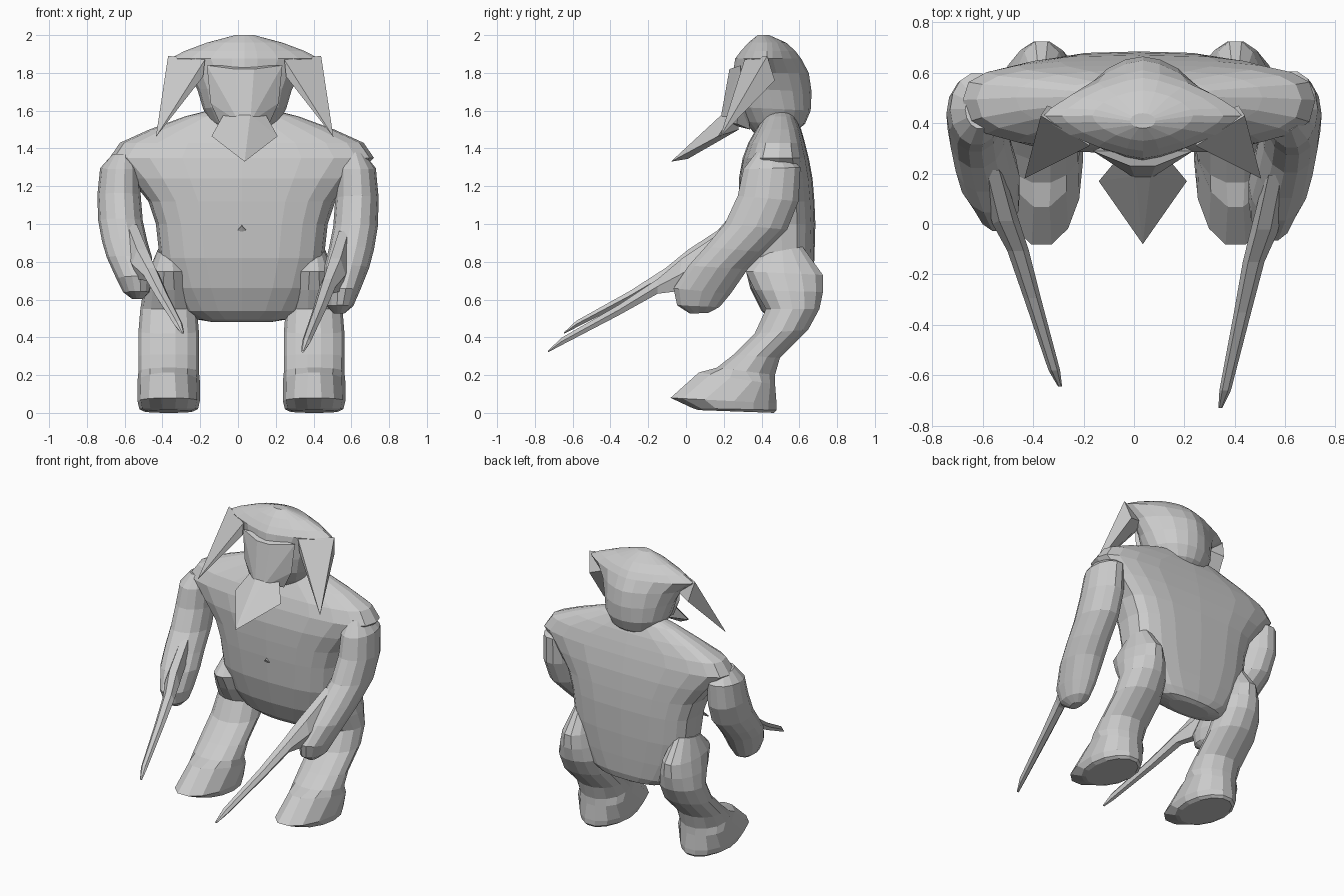
import bpy, bmesh, math
from mathutils import Vector

MID = 0.035  # head mid line


def finish(bm, name):
    bmesh.ops.recalc_face_normals(bm, faces=bm.faces[:])
    mesh = bpy.data.meshes.new(name)
    bm.to_mesh(mesh)
    bm.free()
    ob = bpy.data.objects.new(name, mesh)
    bpy.context.collection.objects.link(ob)
    return ob


def spow(v, p):
    return math.copysign(abs(v) ** p, v)


def loft(name, rings, sides=14, change=lambda v: v):
    """Ring = (front y, front z, back y, back z, centre x, half width, corner power, widest point)."""
    bm = bmesh.new()
    loops = []
    for yf, zf, yb, zb, xc, rx, *extra in rings:
        p, k = (extra + [1, 0.5][len(extra):])[:2]
        f, b = Vector((xc, yf, zf)), Vector((xc, yb, zb))
        c = f.lerp(b, k)
        loop = []
        for i in range(sides):
            a = 2 * math.pi * i / sides
            s = spow(math.sin(a), p)
            arm = (b - c) * s if s > 0 else (c - f) * s
            loop.append(bm.verts.new(change(c + Vector((rx * spow(math.cos(a), p), 0, 0)) + arm)))
        loops.append(loop)
    for lo, hi in zip(loops, loops[1:]):
        for i in range(sides):
            j = (i + 1) % sides
            bm.faces.new((lo[i], lo[j], hi[j], hi[i]))
    bm.faces.new(loops[0])
    bm.faces.new(loops[-1])
    return finish(bm, name)


def hull(name, points):
    bm = bmesh.new()
    for p in points:
        bm.verts.new(p)
    bmesh.ops.convex_hull(bm, input=bm.verts[:])
    return finish(bm, name)


# Torso: rounded belly widening to broad shoulders, flattish back
torso = [(0.49, .48, .62, .48, .15, .9), (.45, .495, .645, .495, .24, .85), (.40, .54, .66, .54, .32, .8),
         (.34, .66, .67, .66, .395, .75), (.30, .82, .68, .82, .435, .68), (.285, 1.0, .685, 1.0, .455, .65),
         (.28, 1.12, .68, 1.12, .495, .65), (.28, 1.24, .67, 1.24, .59, .65),
         (.30, 1.35, .65, 1.35, .70, .68), (.33, 1.43, .63, 1.43, .645, .7),
         (.37, 1.50, .61, 1.50, .49, .8), (.41, 1.57, .58, 1.57, .30, .9), (.44, 1.61, .55, 1.61, .14, .9)]
loft("torso", [(a, b, c, d, 0.02, w, p, .55) for a, b, c, d, w, p in torso], 20)

# Legs: bent thigh, shin and wedge foot with a narrowing toe
leg = [(.40, .84, .62, .88, .06), (.31, .75, .73, .73, .11), (.36, .65, .73, .64, .135),
       (.42, .55, .71, .55, .15), (.36, .42, .65, .44, .16), (.25, .31, .50, .29, .16),
       (.16, .24, .475, .20, .16), (.06, .215, .475, .15, .165, 1.1, .7),
       (-.09, .08, .485, .05, .165, .95, .6), (.03, .025, .485, .015, .155), (.06, .015, .47, 0, .13)]
for side, label in ((-1, "left"), (1, "right")):
    loft(label + "_leg", [(*r[:4], 0.018 + side * .385, *r[4:]) for r in leg])

# Arms and long claws; the left arm is slightly shorter
arm = [(.37, 1.38, .54, 1.36, .61, .06), (.30, 1.29, .61, 1.30, .625, .105),
       (.27, 1.15, .60, 1.12, .63, .115), (.20, 1.0, .54, .97, .622, .118),
       (.10, .88, .42, .85, .60, .12), (.01, .78, .33, .76, .575, .12),
       (-.07, .66, .24, .63, .55, .095), (-.05, .57, .18, .56, .54, .07),
       (.02, .525, .12, .53, .535, .03)]
claw = [(.20, .98, .12, .72, .56, .05), (-.02, .83, -.05, .63, .515, .055),
        (-.15, .715, -.15, .625, .475, .043), (-.35, .58, -.36, .51, .43, .034),
        (-.66, .40, -.66, .355, .362, .023), (-.73, .33, -.73, .32, .343, .008)]


def left(v):
    return Vector((-v.x + max(0, .1 - v.y) * .06, .47 + (v.y - .47) * .93, 1.3 + (v.z - 1.3) * .90))


for label, fn in (("right", lambda v: v), ("left", left)):
    loft(label + "_arm", arm, 14, fn)
    loft(label + "_claw", claw, 6, fn)

# Head: round skull tapering to the neck, brow drawn out sideways
head = [(.38, 1.46, .57, 1.48, .12, 1, .5), (.31, 1.54, .63, 1.53, .18, 1, .5),
        (.26, 1.62, .66, 1.60, .22, 1, .5), (.25, 1.72, .665, 1.70, .25, 1.1, .45),
        (.25, 1.80, .65, 1.80, .30, 1.3, .45), (.26, 1.875, .61, 1.875, .395, 1.5, .48),
        (.29, 1.915, .58, 1.915, .32, 1.4, .48), (.33, 1.96, .53, 1.96, .20, 1.2, .5),
        (.38, 2.0, .44, 2.0, .05, 1, .5)]
loft("head", [(a, b, c, d, MID, w, p, k) for a, b, c, d, w, p, k in head], 20)

# Drooping side horns
for s, label in ((-1, "left"), (1, "right")):
    hull(label + "_horn", [(MID + s * x, y, z) for x, y, z in
                           ((.405, .43, 1.89), (.21, .31, 1.87), (.24, .42, 1.80),
                            (.38, .47, 1.76), (.22, .31, 1.78), (.47, .18, 1.46))])


def mirrored(points):
    return [(MID + s * x, y, z) for s in (-1, 1) for x, y, z in points]


# Snout with cheeks, then the flat spade-shaped beak
hull("snout", mirrored([(.20, .29, 1.84), (.05, .23, 1.82), (.03, .21, 1.70), (.03, .18, 1.54),
                        (.18, .28, 1.64), (.13, .27, 1.53), (.08, .34, 1.50)]))
hull("beak", mirrored([(.175, .17, 1.465), (.10, .26, 1.60), (.03, .19, 1.58), (.06, .28, 1.50)])
     + [(MID, -.08, 1.33), (MID, .01, 1.345), (MID, .16, 1.53)])

# Navel knot on the belly
hull("navel", [(0.02 + x, y, z) for x, y, z in
               ((-.04, .30, .95), (.04, .30, .95), (0, .27, .99), (0, .30, .94), (0, .31, 1.0))])
